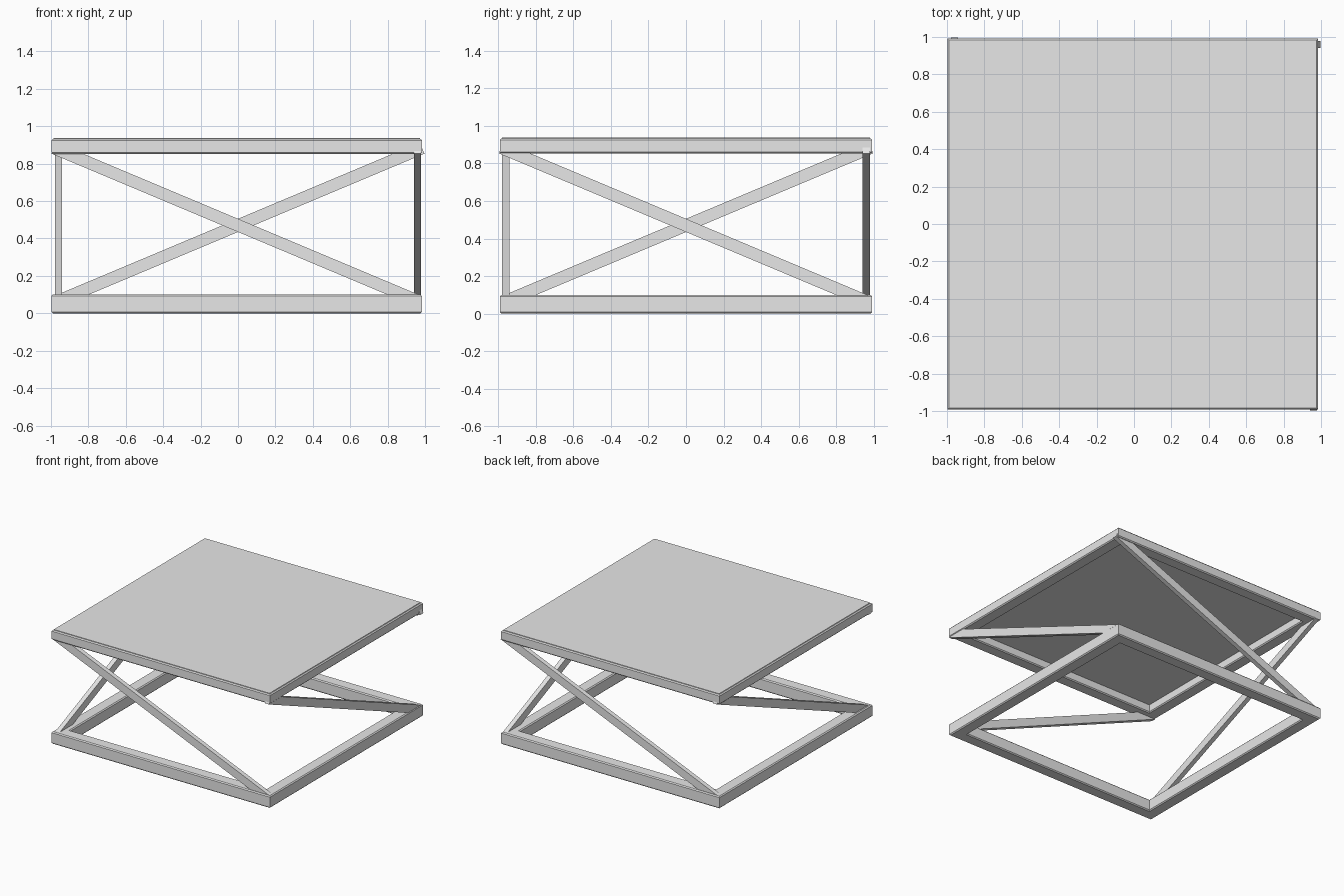
import bpy, bmesh, math
from mathutils import Matrix, Vector

cube = bpy.data.objects.get("Cube")
if cube:
    bpy.data.objects.remove(cube, do_unlink=True)

grey = bpy.data.materials.new("light_grey")
grey.use_nodes = True
grey.diffuse_color = (0.8, 0.8, 0.8, 1)
grey.node_tree.nodes["Principled BSDF"].inputs["Base Color"].default_value = (0.8, 0.8, 0.8, 1)

CX = -0.007      # frame centre in x
HALF = 0.991     # half the frame side
WIDTH = 0.1      # tube width
SOFT = 0.008     # softened tube edges


def add_object(name, bm):
    bmesh.ops.recalc_face_normals(bm, faces=bm.faces)
    mesh = bpy.data.meshes.new(name)
    bm.to_mesh(mesh)
    bm.free()
    mesh.materials.append(grey)
    obj = bpy.data.objects.new(name, mesh)
    bpy.context.collection.objects.link(obj)
    return obj


def square_frame(name, low, high):
    """Sweep a tube profile with softened edges round a mitred square."""
    inner, outer = HALF - WIDTH, HALF
    profile = [(outer - SOFT, low), (outer, low + SOFT),
               (outer, high - SOFT), (outer - SOFT, high),
               (inner + SOFT, high), (inner, high - SOFT),
               (inner, low + SOFT), (inner + SOFT, low)]
    bm = bmesh.new()
    rings = [[bm.verts.new((CX + sx * r, sy * r, z)) for r, z in profile]
             for sx, sy in ((1, 1), (-1, 1), (-1, -1), (1, -1))]
    n = len(profile)
    for k in range(4):
        a, b = rings[k], rings[(k + 1) % 4]
        for i in range(n):
            j = (i + 1) % n
            bm.faces.new((a[i], a[j], b[j], b[i]))
    return add_object(name, bm)


def box(name, size, matrix):
    bm = bmesh.new()
    bmesh.ops.create_cube(bm, size=1)
    bm.transform(matrix @ Matrix.Diagonal((*size, 1)))
    return add_object(name, bm)


# Base and top frames, with a thin panel laid into the top
square_frame("base_frame", 0, 0.1)
square_frame("top_frame", 0.853, 0.933)
side = 2 * (HALF - 0.012)
box("top_panel", (side, side, 0.018), Matrix.Translation((CX, 0, 0.928)))

# One diagonal brace per side, each a quarter turn from the last
slope = math.atan(0.42)
length = 2.12
middle = Vector((-0.007, -0.96, 0.473))
for turn, name in enumerate(("front", "left", "back", "right")):
    place = (Matrix.Rotation(turn * math.pi / 2, 4, 'Z')
             @ Matrix.Translation(middle)
             @ Matrix.Rotation(slope, 4, 'Y'))
    box(name + "_brace", (length, 0.038, 0.065), place)
